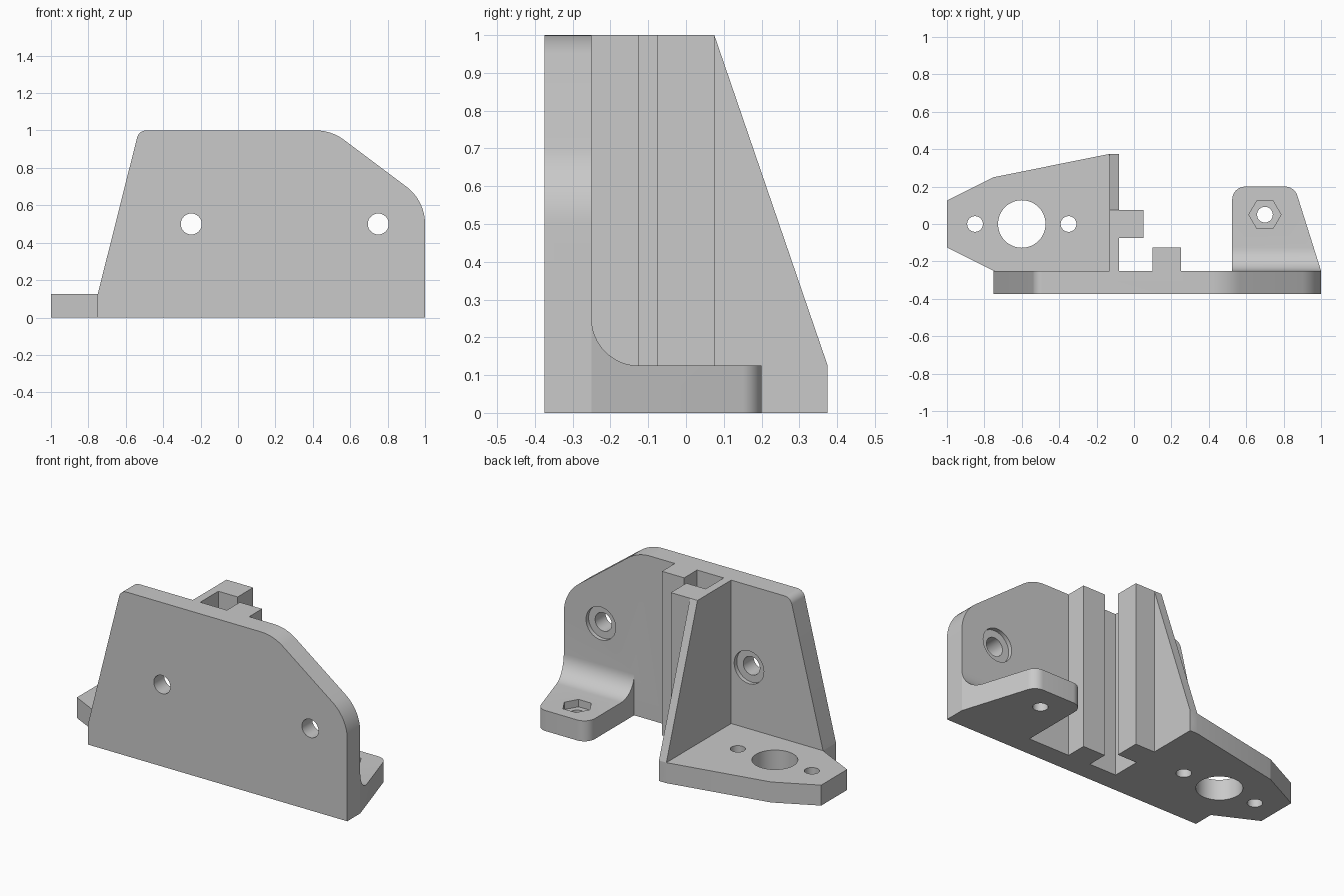
import bpy
import bmesh
import math
from mathutils import Vector

old = bpy.data.objects.get("Cube")
if old:
    bpy.data.objects.remove(old, do_unlink=True)

grey = bpy.data.materials.new("plain grey")
grey.use_nodes = True
colour = (0.585, 0.585, 0.585, 1)
grey.diffuse_color = colour
grey.node_tree.nodes["Principled BSDF"].inputs["Base Color"].default_value = colour


def rounded(points, steps=12):
    """Outline whose corners given as (u, v, radius) become arcs."""
    out = []
    for i, point in enumerate(points):
        p = Vector(point[:2])
        if len(point) == 2:
            out.append(p)
            continue
        r = point[2]
        a = (Vector(points[i - 1][:2]) - p).normalized()
        b = (Vector(points[(i + 1) % len(points)][:2]) - p).normalized()
        half = a.angle(b) / 2
        centre = p + (a + b).normalized() * r / math.sin(half)
        start = (p + a * r / math.tan(half) - centre).normalized()
        end = (p + b * r / math.tan(half) - centre).normalized()
        out += [centre + start.slerp(end, k / steps).normalized() * r
                for k in range(steps + 1)]
    return out


def prism(name, points, axis, low, high):
    """Extrude an outline along an axis."""
    place = {"x": lambda u, v, w: (w, u, v),
             "y": lambda u, v, w: (u, w, v),
             "z": lambda u, v, w: (u, v, w)}[axis]
    bm = bmesh.new()
    verts = [bm.verts.new(place(p.x, p.y, low)) for p in rounded(points)]
    bm.faces.new(verts)
    bmesh.ops.remove_doubles(bm, verts=bm.verts, dist=0.0001)
    grown = bmesh.ops.extrude_face_region(bm, geom=bm.faces[:])["geom"]
    shift = Vector(place(0, 0, high - low))
    bmesh.ops.translate(bm, vec=shift,
                        verts=[g for g in grown if isinstance(g, bmesh.types.BMVert)])
    bmesh.ops.recalc_face_normals(bm, faces=bm.faces)
    mesh = bpy.data.meshes.new(name)
    bm.to_mesh(mesh)
    bm.free()
    mesh.materials.append(grey)
    obj = bpy.data.objects.new(name, mesh)
    bpy.context.collection.objects.link(obj)
    return obj


def box(name, x0, x1, y0, y1, z0, z1):
    return prism(name, [(x0, y0), (x1, y0), (x1, y1), (x0, y1)], "z", z0, z1)


def ring(u, v, radius, sides=48):
    turn = math.tau / sides
    return [(u + radius * math.cos(turn * k), v + radius * math.sin(turn * k))
            for k in range(sides)]


def combine(target, tool, operation):
    """Apply a boolean and discard the tool."""
    mod = target.modifiers.new(tool.name, "BOOLEAN")
    mod.operation = operation
    mod.solver = "EXACT"
    mod.object = tool
    bpy.ops.object.select_all(action="DESELECT")
    bpy.context.view_layer.objects.active = target
    target.select_set(True)
    bpy.ops.object.modifier_apply(modifier=mod.name)
    bpy.data.objects.remove(tool, do_unlink=True)


# Upright plate
bracket = prism("mounting_bracket",
                [(-0.75, 0), (1, 0), (1, 0.625, 0.25), (0.5, 1, 0.25),
                 (-0.53, 1, 0.05), (-0.75, 0.125)], "y", -0.375, -0.25)

# Tapered foot, overlapping the plate
foot = prism("foot", [(-1, -0.125), (-0.75, -0.25), (-0.7, -0.3), (-0.08, -0.3),
                      (-0.08, 0.375), (-0.13, 0.375), (-0.75, 0.25), (-1, 0.125)],
             "z", 0, 0.125)

# Sloped gusset wall
gusset = prism("gusset", [(-0.3, 0), (0.375, 0), (0.375, 0.125), (0.075, 1), (-0.3, 1)],
               "x", -0.13, -0.08)

# Two rails that form the vertical slot
gusset_rail = box("gusset_rail", -0.1, 0.05, -0.075, 0.075, 0, 1)
plate_rail = box("plate_rail", 0.1, 0.25, -0.3, -0.125, 0, 1)

# Side flange: filleted section trimmed to a rounded outline
flange = prism("flange", [(-0.35, 0), (0.3, 0), (0.3, 0.125), (-0.25, 0.125, 0.125),
                          (-0.25, 0.25), (-0.35, 0.25)], "x", 0.4, 1.1)
outline = prism("flange_outline", [(0.525, -0.3), (0.95, -0.3), (1, -0.25),
                                   (0.858, 0.2, 0.07), (0.525, 0.2, 0.07)],
                "z", -0.1, 0.5)
combine(flange, outline, "INTERSECT")

for part in (foot, gusset, gusset_rail, plate_rail, flange):
    combine(bracket, part, "UNION")

# Foot holes
for x, radius in ((-0.85, 0.042), (-0.6, 0.127), (-0.35, 0.042)):
    combine(bracket, prism("foot_hole", ring(x, 0, radius), "z", -0.1, 0.2), "DIFFERENCE")

# Plate holes, counterbored at the back
for x in (-0.25, 0.75):
    combine(bracket, prism("plate_hole", ring(x, 0.5, 0.056), "y", -0.5, -0.2), "DIFFERENCE")
    combine(bracket, prism("counterbore", ring(x, 0.5, 0.1), "y", -0.275, -0.2), "DIFFERENCE")

# Flange hole with hexagonal nut pocket
combine(bracket, prism("flange_hole", ring(0.7, 0.05, 0.042), "z", -0.1, 0.2), "DIFFERENCE")
combine(bracket, prism("nut_pocket", ring(0.7, 0.05, 0.086, 6), "z", 0.08, 0.2), "DIFFERENCE")

# Smooth rounded faces, keep hard edges
bpy.ops.object.select_all(action="DESELECT")
bpy.context.view_layer.objects.active = bracket
bracket.select_set(True)
bpy.ops.object.shade_smooth_by_angle(angle=math.radians(12))
